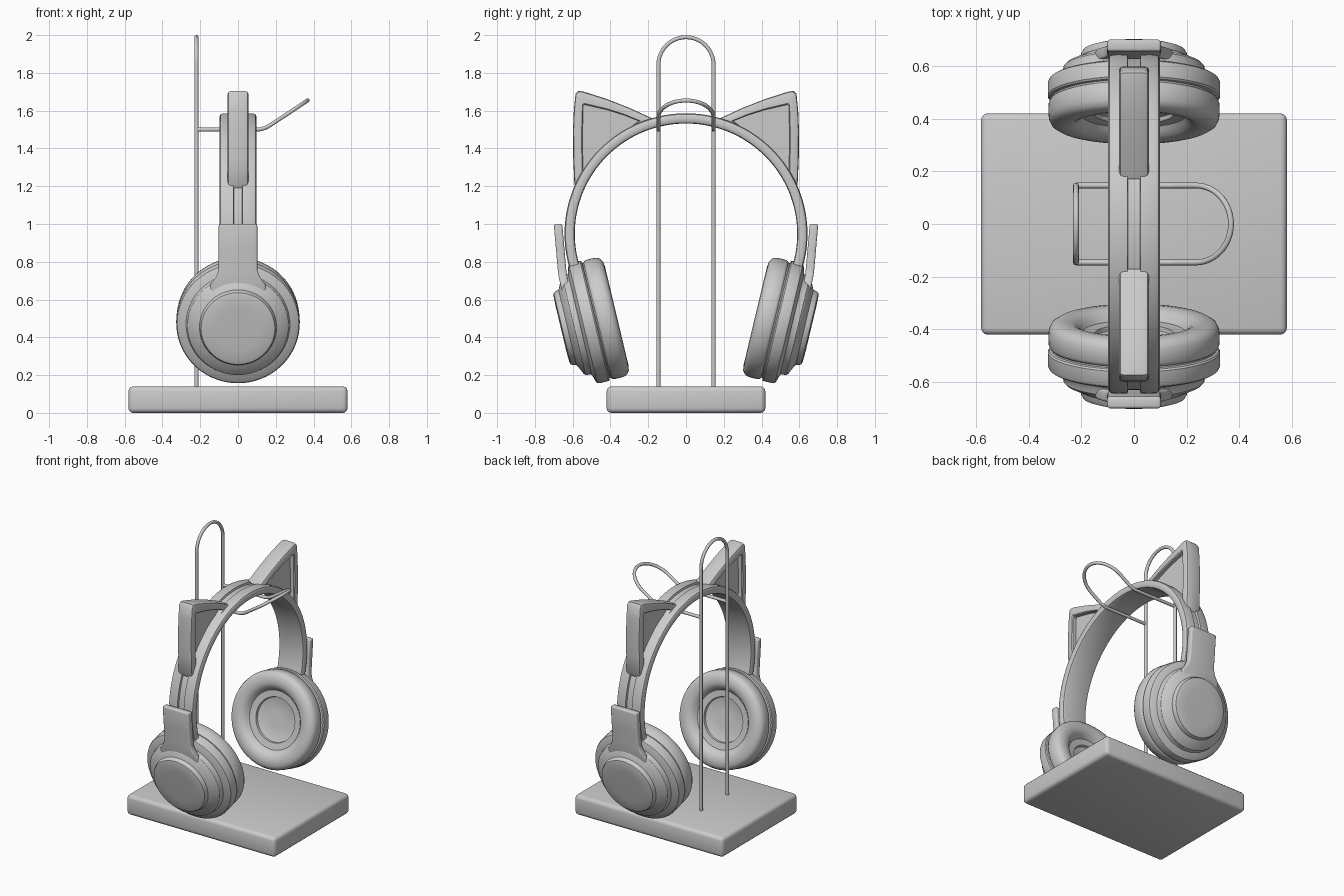
import bpy, bmesh, math
from mathutils import Vector

if "Cube" in bpy.data.objects:
    bpy.data.objects.remove(bpy.data.objects["Cube"])


def finish(ob, bevel=0.0, angle=35):
    bpy.ops.object.select_all(action='DESELECT')
    ob.select_set(True)
    bpy.context.view_layer.objects.active = ob
    if bevel:
        m = ob.modifiers.new("bevel", 'BEVEL')
        m.width, m.segments, m.limit_method = bevel, 3, 'ANGLE'
        m.angle_limit = math.radians(40)
        bpy.ops.object.modifier_apply(modifier=m.name)
    bpy.ops.object.shade_smooth_by_angle(angle=math.radians(angle))
    return ob


def loft(name, rings, bevel=0.0, angle=35):
    """Skin a list of equal-length closed rings and cap both ends."""
    bm = bmesh.new()
    vs = [[bm.verts.new(p) for p in ring] for ring in rings]
    n = len(vs[0])
    for a, b in zip(vs, vs[1:]):
        for i in range(n):
            j = (i + 1) % n
            bm.faces.new((a[i], a[j], b[j], b[i]))
    bm.faces.new(vs[0])
    bm.faces.new(vs[-1])
    bmesh.ops.recalc_face_normals(bm, faces=bm.faces)
    me = bpy.data.meshes.new(name)
    bm.to_mesh(me)
    bm.free()
    ob = bpy.data.objects.new(name, me)
    bpy.context.collection.objects.link(ob)
    return finish(ob, bevel, angle)


def wire(name, pts, radius=0.011):
    cu = bpy.data.curves.new(name, 'CURVE')
    cu.dimensions = '3D'
    cu.bevel_depth, cu.bevel_resolution, cu.use_fill_caps = radius, 3, True
    sp = cu.splines.new('POLY')
    sp.points.add(len(pts) - 1)
    for p, co in zip(sp.points, pts):
        p.co = (*co, 1)
    ob = bpy.data.objects.new(name, cu)
    bpy.context.collection.objects.link(ob)
    bpy.ops.object.select_all(action='DESELECT')
    ob.select_set(True)
    bpy.context.view_layer.objects.active = ob
    bpy.ops.object.convert(target='MESH')
    return finish(bpy.context.object, 0, 50)


# Stand base
bpy.ops.mesh.primitive_cube_add(size=1, location=(0, 0, 0.07))
base = bpy.context.object
base.name = "stand_base"
base.scale = (1.16, 0.84, 0.14)
bpy.ops.object.transform_apply(location=False, rotation=False, scale=True)
finish(base, 0.025)

# Wire upright
W, X0 = 0.146, -0.22
arch = [math.pi * i / 24 for i in range(25)]
pts = [(X0, W * math.cos(a), 1.843 + W * math.sin(a)) for a in arch]
wire("stand_upright", [(X0, W, 0.1)] + pts + [(X0, -W, 0.1)])


# Wire hook, level then rising toward its rounded end
def hook_z(x):
    if x < 0.1:
        return 1.5
    return 1.5 + 0.33 * (x - 0.1) ** 2 / 0.07 if x < 0.17 else 1.523 + 0.66 * (x - 0.17)


side = [X0, 0.1, 0.12, 0.14, 0.155, 0.17]
pts = [(x, W) for x in side]
pts += [(0.235 + 0.133 * math.sin(a), W * math.cos(a)) for a in arch]
pts += [(x, -W) for x in reversed(side)]
wire("stand_hook", [(x, y, hook_z(x)) for x, y in pts])

# Headband: grooved section swept round an arc
half = [(0.022, 0.624), (0.025, 0.637), (0.08, 0.638), (0.092, 0.633), (0.098, 0.622),
        (0.098, 0.598), (0.092, 0.588), (0.08, 0.584)]
section = half + [(-x, r) for x, r in reversed(half)]
rings = []
for i in range(97):
    a = math.radians(-17 + 214 * i / 96)
    rings.append([(x, 1.008 * r * math.cos(a), 0.948 + r * math.sin(a)) for x, r in section])
loft("headband", rings)

# Ear cup profile (radius, depth from cushion face outward)
CUP = [(0.05, .07), (.14, .07), (.147, .066), (.15, .05), (.195, .045), (.205, .03), (.22, .012),
       (.24, .003), (.265, 0), (.295, .004), (.314, .016), (.323, .035), (.325, .06), (.324, .092),
       (.319, .102), (.312, .106), (.312, .112), (.322, .115), (.327, .122), (.327, .172),
       (.322, .183), (.31, .19), (.275, .2), (.271, .206), (.268, .232), (.26, .241), (.215, .262),
       (.204, .268), (.201, .285), (.195, .296), (.18, .301), (.12, .303), (.05, .303)]
# Ear outline and recessed panel outline in (y, z)
OUT = [(.17, 1.555), (.3, 1.615), (.42, 1.662), (.545, 1.702), (.572, 1.704), (.585, 1.688),
       (.594, 1.6), (.598, 1.5), (.597, 1.35), (.591, 1.21), (.575, 1.185),
       (.5, 1.3), (.42, 1.395), (.3, 1.485)]
INN = [(.25, 1.545), (.33, 1.577), (.42, 1.605), (.53, 1.63), (.538, 1.632), (.544, 1.625),
       (.546, 1.55), (.548, 1.48), (.547, 1.38), (.545, 1.29), (.54, 1.283),
       (.5, 1.34), (.42, 1.42), (.3, 1.508)]
EAR = [(1, .025), (1, .05), (.9, .056), (.25, .056), (.07, .051), (0, .04)]
# Slider rows: height, half width, outer y
ROWS = [(1.0, .102, .7), (.86, .102, .688), (.76, .102, .679), (.72, .115, .674),
        (.68, .145, .665), (.6, .15, .645)]

tilt = math.radians(13.4)
for s, tag in ((1, "right"), (-1, "left")):
    # Ear cup
    centre = Vector((0, s * 0.367, 0.515))
    axis = Vector((0, s * math.cos(tilt), -math.sin(tilt)))
    up = Vector((0, s * math.sin(tilt), math.cos(tilt)))
    rings = []
    for r, d in CUP:
        rings.append([centre + axis * d + up * (r * math.sin(t)) + Vector((r * math.cos(t), 0, 0))
                      for t in (2 * math.pi * k / 72 for k in range(72))])
    loft(tag + "_ear_cup", rings)

    # Slider joining the cup to the band
    rings = [[(w, s * y, z), (-w, s * y, z), (-w, s * (y - .045), z), (w, s * (y - .045), z)]
             for z, w, y in ROWS]
    loft(tag + "_slider", rings, 0.01)

    # Pointed ear with recessed panels on both faces
    levels = EAR + [(t, -x) for t, x in reversed(EAR)]
    rings = [[(x, s * (a[0] + (b[0] - a[0]) * t), a[1] + (b[1] - a[1]) * t)
              for a, b in zip(OUT, INN)] for t, x in levels]
    loft(tag + "_pointed_ear", rings)
